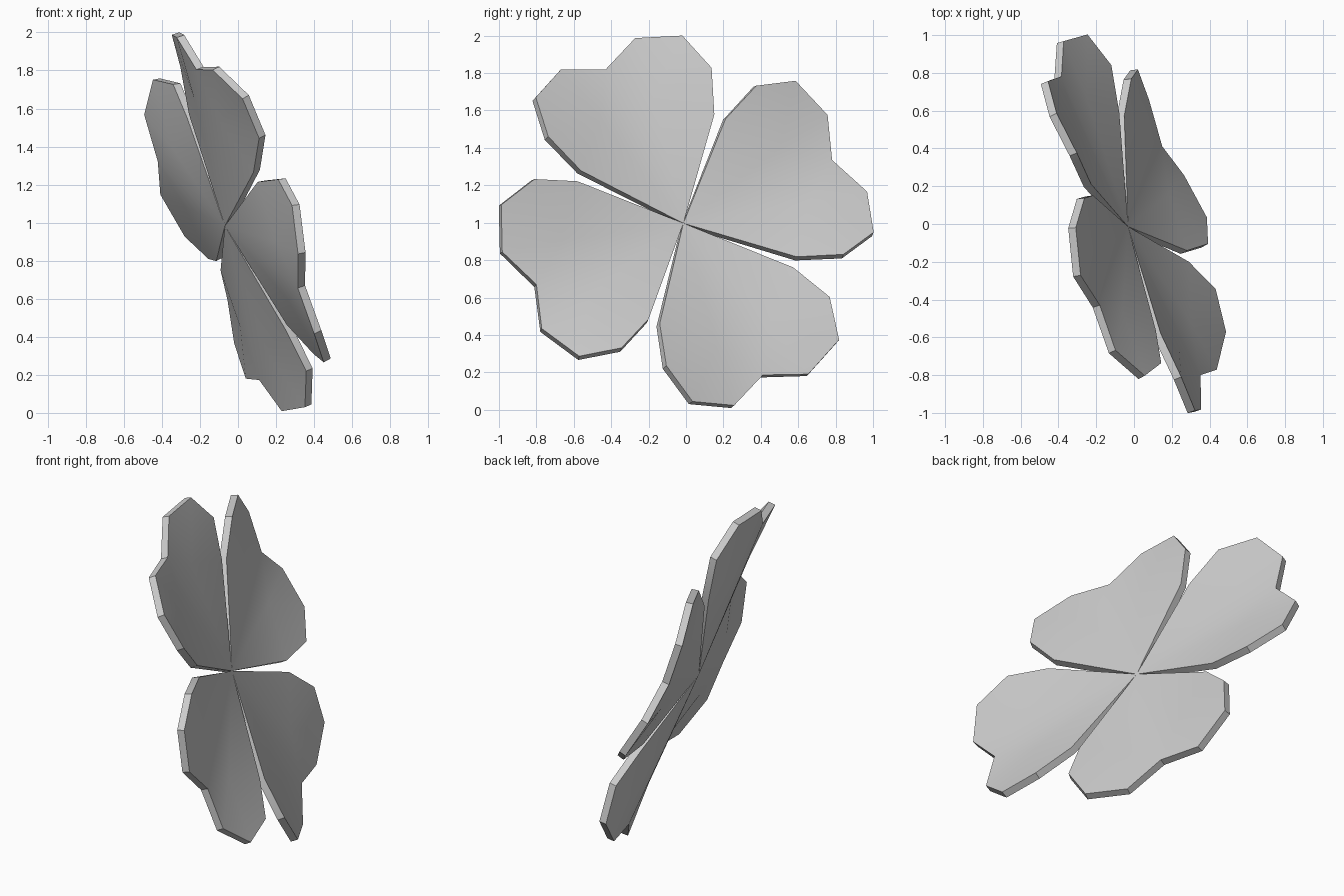
import bpy, math
from mathutils import Matrix, Vector

if "Cube" in bpy.data.objects:
    bpy.data.objects.remove(bpy.data.objects["Cube"])

# One plain grey for the whole clover
grey = bpy.data.materials.new("light_grey")
grey.diffuse_color = (0.6, 0.6, 0.6, 1)
grey.use_nodes = True
grey.node_tree.nodes["Principled BSDF"].inputs["Base Color"].default_value = grey.diffuse_color

# Half of a heart-shaped leaflet: (sideways, outward, height), base to lobe top
HALF = [(0.425, 0.468, 0.07), (0.52, 0.70, 0.107),
        (0.467, 0.928, 0.078), (0.237, 1.026, 0.025)]
TIP, NOTCH, FOLD = (0, 0, 0), (0, 0.933, 0.017), (0.17, 0.69, 0.03)

# Tilted frame of the clover: sideways, outward and facing directions
CENTRE = Vector((-0.05, -0.02, 0.99))
out = Vector((-0.177, -0.451, 0.875)).normalized()
side = Vector((-0.396, 0.843, 0.364))
side = (side - out * side.dot(out)).normalized()
face = side.cross(out)
FRAME = Matrix((side, out, face)).transposed()


def leaflet(name, angle):
    """Heart-shaped leaflet, mirrored about its vein and turned about the centre."""
    verts, faces = [TIP, NOTCH], []
    for s in (1, -1):
        q = len(verts)
        verts.extend((s * x, y, z) for x, y, z in [FOLD] + HALF)
        ring = [0] + list(range(q + 1, q + 5)) + [1, 0]
        for a, b in zip(ring, ring[1:]):
            faces.append((q, a, b) if s > 0 else (q, b, a))
    turn = FRAME @ Matrix.Rotation(angle, 3, 'Z')
    mesh = bpy.data.meshes.new(name)
    mesh.from_pydata([CENTRE + turn @ Vector(v) for v in verts], [], faces)
    mesh.materials.append(grey)
    obj = bpy.data.objects.new(name, mesh)
    bpy.context.collection.objects.link(obj)
    # Thickness of the leaflet
    solid = obj.modifiers.new("thickness", 'SOLIDIFY')
    solid.thickness = 0.042
    solid.offset = 0
    bpy.ops.object.select_all(action='DESELECT')
    obj.select_set(True)
    bpy.context.view_layer.objects.active = obj
    bpy.ops.object.modifier_apply(modifier=solid.name)
    bpy.ops.object.shade_smooth_by_angle(angle=math.radians(35))


# Four leaflets around the centre
for i in range(4):
    leaflet(f"leaflet_{i + 1}", i * math.pi / 2)
